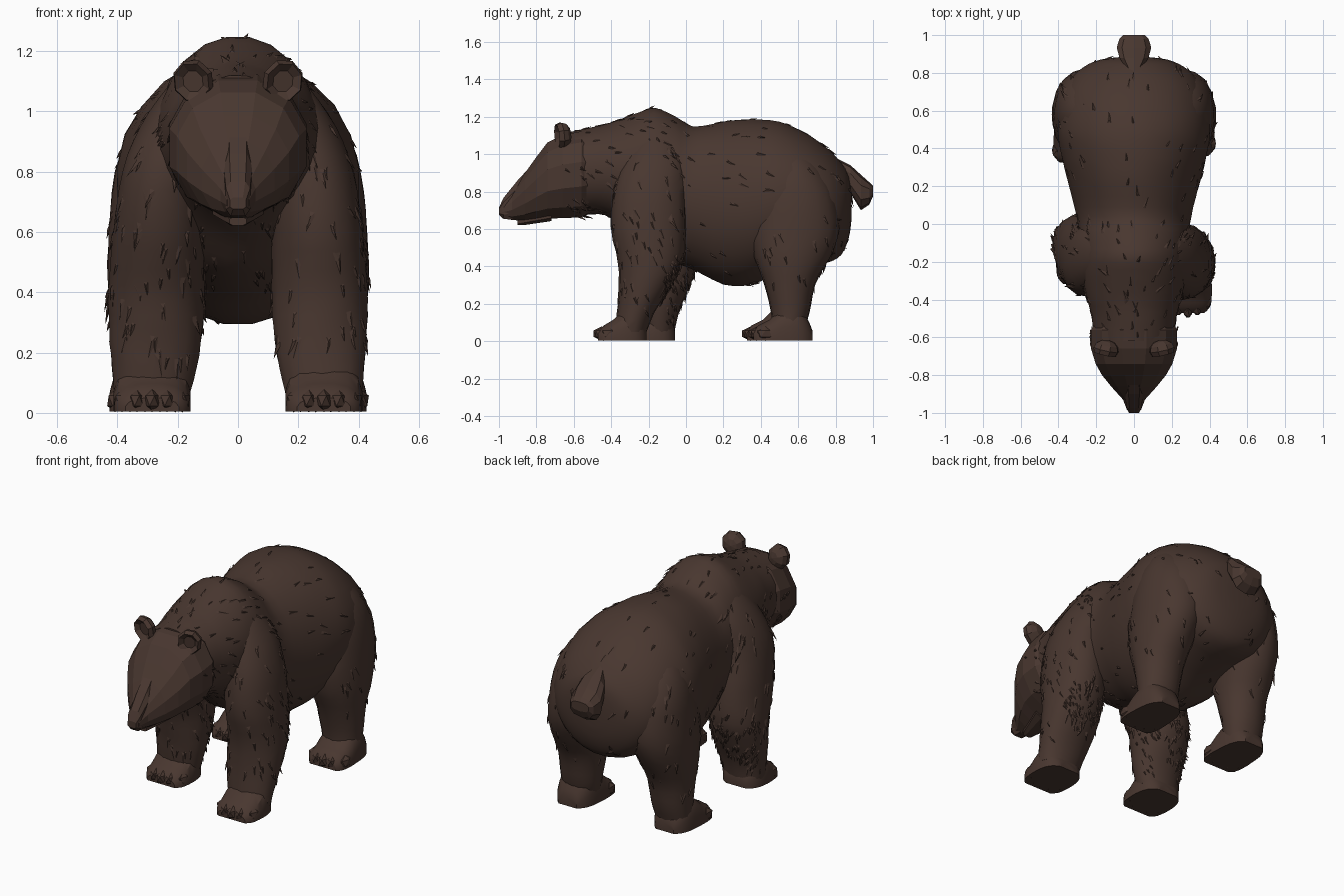
import bpy, bmesh, math, random
from mathutils import Vector, Matrix

if "Cube" in bpy.data.objects:
    bpy.data.objects.remove(bpy.data.objects["Cube"])

random.seed(4)
fur = bpy.data.materials.new("dark_brown_fur")
fur.diffuse_color = (0.066, 0.038, 0.029, 1)
fur.use_nodes = True
fur.node_tree.nodes["Principled BSDF"].inputs["Base Color"].default_value = fur.diffuse_color


def finish(bm, name, angle=None):
    bmesh.ops.recalc_face_normals(bm, faces=bm.faces)
    me = bpy.data.meshes.new(name)
    bm.to_mesh(me)
    bm.free()
    me.materials.append(fur)
    ob = bpy.data.objects.new(name, me)
    bpy.context.collection.objects.link(ob)
    if angle:
        bpy.ops.object.select_all(action='DESELECT')
        ob.select_set(True)
        bpy.context.view_layer.objects.active = ob
        bpy.ops.object.shade_smooth_by_angle(angle=math.radians(angle))
    return ob


def catmull(a, b, c, d, t):
    return [0.5 * (2 * q + (r - p) * t + (2 * p - 5 * q + 4 * r - s) * t * t
                   + (3 * q - p - 3 * r + s) * t ** 3) for p, q, r, s in zip(a, b, c, d)]


def loft(name, rows, axis='y', sides=24, steps=3, power=2.0, angle=30, floor=None, wobble=0.0):
    """rows: (position on axis, x low, x high, other low, other high)"""
    n = len(rows)
    fine = []
    for i in range(n - 1):
        for k in range(steps):
            fine.append(catmull(rows[max(i - 1, 0)], rows[i], rows[i + 1],
                                rows[min(i + 2, n - 1)], k / steps))
    fine.append(rows[-1])
    bm = bmesh.new()
    rings = []
    for t, x0, x1, v0, v1 in fine:
        ring = []
        for k in range(sides):
            a = 2 * math.pi * (k + 0.5) / sides
            c, s = math.cos(a), math.sin(a)
            r = 1 + random.uniform(-wobble, wobble)
            x = (x0 + x1) / 2 + (x1 - x0) / 2 * r * math.copysign(abs(c) ** (2 / power), c)
            v = (v0 + v1) / 2 + (v1 - v0) / 2 * r * math.copysign(abs(s) ** (2 / power), s)
            co = Vector((x, t, v)) if axis == 'y' else Vector((x, v, t))
            if floor is not None:
                co.z = max(co.z, floor)
            ring.append(bm.verts.new(co))
        rings.append(ring)
    for a, b in zip(rings, rings[1:]):
        for k in range(sides):
            j = (k + 1) % sides
            bm.faces.new((a[k], a[j], b[j], b[k]))
    bm.faces.new(rings[0])
    bm.faces.new(rings[-1])
    return finish(bm, name, angle)


def along(rows):
    """symmetric rows: (y, half width, z low, z high)"""
    return [(y, -w, w, a, b) for y, w, a, b in rows]


# torso with shoulder hump, neck and rounded rump
torso = loft("torso", along([
    (-0.62, .215, .66, 1.12), (-0.50, .225, .68, 1.145), (-0.40, .25, .66, 1.17),
    (-0.28, .275, .58, 1.215), (-0.17, .285, .48, 1.25), (-0.06, .295, .42, 1.205),
    (0.04, .305, .38, 1.15), (0.20, .345, .30, 1.175), (0.35, .385, .30, 1.19),
    (0.50, .405, .36, 1.175), (0.65, .385, .40, 1.11), (0.76, .34, .42, 1.03),
    (0.83, .27, .46, .955), (0.87, .18, .55, .89), (0.884, .07, .64, .80)]), wobble=.006)

# faceted head running into the muzzle, flat nose bridge, jaw
head = loft("head", along([
    (-0.985, .038, .665, .73), (-0.93, .06, .645, .80), (-0.86, .125, .64, .905),
    (-0.80, .175, .645, .99), (-0.74, .21, .65, 1.07), (-0.66, .235, .65, 1.11),
    (-0.56, .235, .655, 1.13), (-0.50, .20, .69, 1.10)]),
    sides=12, steps=1, power=2.1, angle=None)
loft("nose_bridge", along([
    (-1.0, .028, .675, .715), (-0.975, .042, .65, .77), (-0.90, .05, .645, .865),
    (-0.80, .045, .68, .975)]), sides=8, steps=1, power=3.5, angle=None)
loft("lower_jaw", along([
    (-0.90, .03, .62, .65), (-0.86, .045, .62, .68), (-0.72, .09, .64, .72)]),
    sides=8, steps=1, power=3, angle=None)
loft("tail", along([
    (0.79, .02, .89, .985), (0.88, .08, .79, .94), (0.935, .095, .70, .89),
    (0.98, .08, .73, .85), (1.0, .06, .775, .83)]), sides=10, steps=1, power=2.6, angle=None)

# cupped ears
for side, s in (("right", 1), ("left", -1)):
    bm = bmesh.new()
    bmesh.ops.create_uvsphere(bm, u_segments=8, v_segments=6, radius=1)
    for v in bm.verts:
        v.co = Vector((v.co.x, -v.co.z, v.co.y))
        if v.co.y < -0.8:
            v.co.y = -0.1
    m = (Matrix.Translation((s * .148, -.665, 1.10)) @ Matrix.Rotation(s * .45, 4, 'Y')
         @ Matrix.Rotation(s * .25, 4, 'Z') @ Matrix.Diagonal((.07, .052, .075, 1)))
    bmesh.ops.transform(bm, matrix=m, verts=bm.verts)
    finish(bm, side + "_ear")


def leg(name, rows, s, back=0.0):
    """rows: (z, x low, x high, y low, y high); back slides the foot end rearward"""
    out = []
    for z, x0, x1, y0, y1 in rows:
        d = back * max(0, 1 - z / .8)
        out.append((z, s * x0, s * x1, y0 + d, y1 + d))
    return loft(name, out, 'z', sides=18, power=2.1, wobble=.014)


def paw(name, rows, s, dy, cx):
    """flat-soled foot with five toes; rows: (y, half width, z high)"""
    loft(name, [(y + dy, s * cx - w, s * cx + w, -h * .6, h) for y, w, h in rows],
         sides=16, steps=2, power=2.5, floor=0.004, angle=30)
    bm = bmesh.new()
    for i in range(5):
        k = i - 2
        m = (Matrix.Translation((s * cx + k * .05, rows[0][0] + dy + .018 + .012 * k * k, .04))
             @ Matrix.Diagonal((.029, .05, .038, 1)))
        bmesh.ops.create_icosphere(bm, subdivisions=1, radius=1, matrix=m)
    finish(bm, name + "_toes")


FRONT = [(0.05, .16, .41, -.38, -.21), (0.15, .135, .42, -.37, -.17), (0.28, .115, .43, -.36, -.09),
         (0.42, .11, .43, -.365, -.02), (0.60, .11, .415, -.40, .0), (0.80, .10, .385, -.385, 0.0),
         (0.95, .07, .325, -.345, 0.0), (1.08, .05, .235, -.28, -.04), (1.17, .06, .14, -.21, -.10)]
HIND = [(0.05, .20, .41, .46, .63), (0.15, .18, .415, .455, .66), (0.30, .16, .425, .42, .69),
        (0.45, .13, .435, .365, .77), (0.60, .10, .43, .345, .82), (0.80, .08, .41, .38, .79),
        (0.95, .06, .35, .43, .71), (1.05, .08, .24, .48, .62)]
FRONT_PAW = [(-.47, .09, .05), (-.44, .118, .085), (-.39, .128, .115), (-.33, .13, .17),
             (-.27, .12, .18), (-.23, .095, .11), (-.21, .06, .05)]
HIND_PAW = [(.335, .085, .05), (.36, .11, .085), (.42, .12, .115), (.49, .118, .18),
            (.57, .11, .19), (.62, .09, .13), (.65, .06, .06)]

# legs and paws, the left front leg set further back
legs = []
for side, s, back, shift in (("right", 1, 0, .025), ("left", -1, .16, -.01)):
    legs.append(leg(side + "_front_leg", FRONT, s, back))
    legs.append(leg(side + "_hind_leg", HIND, s))
    paw(side + "_front_paw", FRONT_PAW, s, back * .95, .285)
    paw(side + "_hind_paw", HIND_PAW, s, shift, .308)


def tufts(name, ob, count, flow, length, lift=.07, keep=lambda c: True):
    """small pointed locks laid along the surface in the flow direction"""
    faces = [f for f in ob.data.polygons if keep(f.center) and len(f.vertices) == 4]
    bm = bmesh.new()
    for f in random.choices(faces, weights=[f.area for f in faces], k=count):
        vs = [ob.data.vertices[i].co for i in f.vertices]
        u, w = random.random(), random.random()
        p = vs[0].lerp(vs[1], u).lerp(vs[3].lerp(vs[2], u), w)
        n = f.normal
        d = Vector(flow) + Vector([random.uniform(-.3, .3) for _ in range(3)])
        d = (d - n * d.dot(n)).normalized()
        c = n.cross(d)
        size = length * random.uniform(.6, 1.2)
        pts = [p + c * size * .22 - n * .006, p - c * size * .22 - n * .006,
               p + d * size * .4 + n * .005, p + d * size + n * size * lift,
               p + d * size * .5 - n * .006]
        a, b, r, t, q = [bm.verts.new(x) for x in pts]
        for tri in ((a, b, r), (a, r, t), (r, b, t), (b, a, q), (a, t, q), (t, b, q)):
            bm.faces.new(tri)
    finish(bm, name)


# fur locks on torso, neck, cheeks and legs
tufts("torso_fur", torso, 110, (0, 1, -.4), .075)
tufts("neck_fur", torso, 120, (0, .8, -.6), .075, keep=lambda c: c.y < 0)
tufts("cheek_fur", head, 45, (0, .8, -.6), .06, .15, lambda c: c.y > -.68 and c.z < 1.0)
for ob in legs:
    front = "front" in ob.name
    tufts(ob.name + "_fur", ob, 120 if front else 40, (0, .35, -1), .085,
          keep=lambda c: .2 < c.z < 1.1)
    if front:
        tufts(ob.name + "_elbow_fur", ob, 90, (0, .6, -1), .05, .2,
              lambda c: .12 < c.z < .45 and c.y > -.12)
